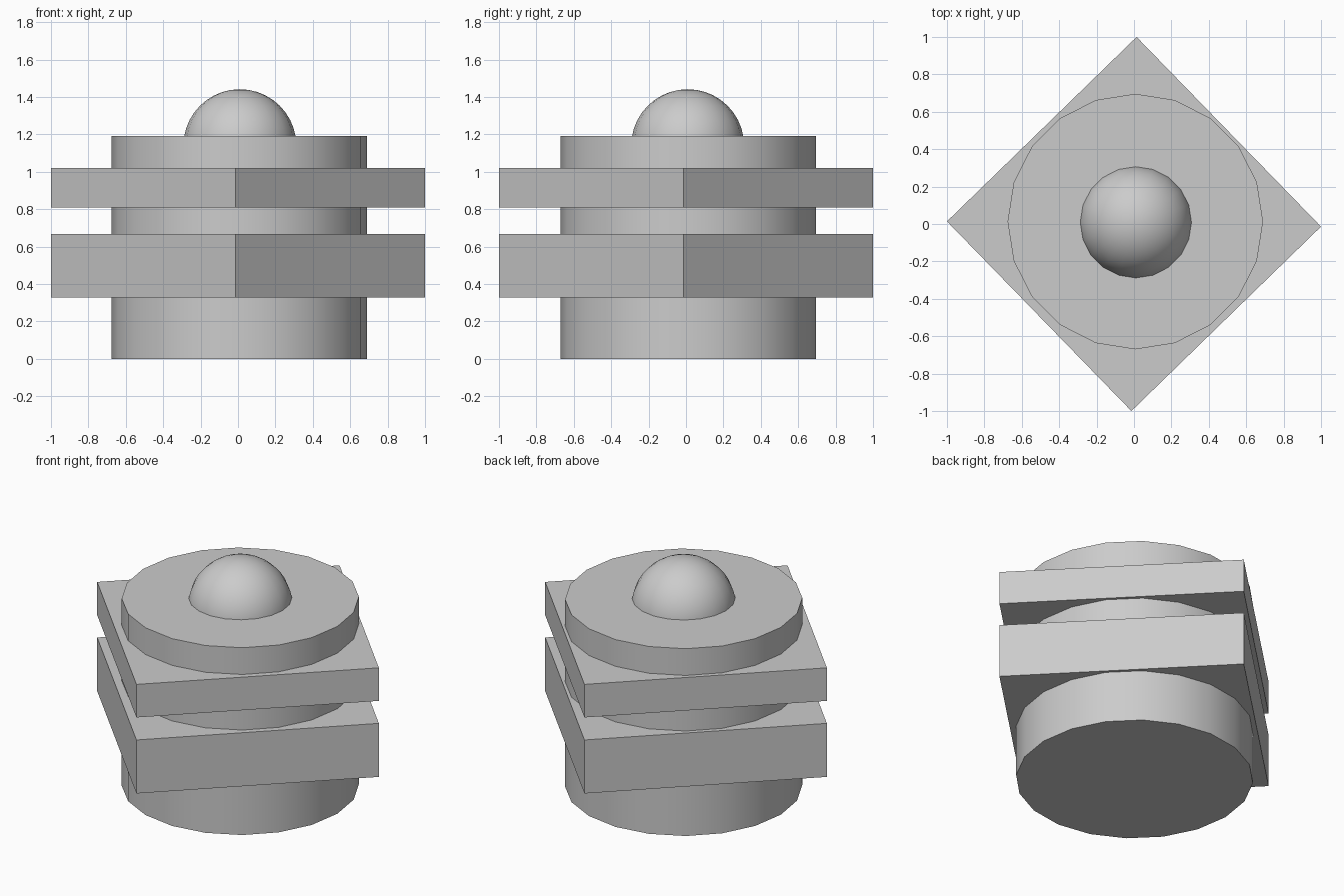
import bpy
from math import radians

if "Cube" in bpy.data.objects:
    bpy.data.objects.remove(bpy.data.objects["Cube"])


def finish(name, angle):
    obj = bpy.context.object
    obj.name = name
    bpy.ops.object.shade_smooth_by_angle(angle=radians(angle))
    return obj


def plate(name, bottom, top):
    # four-sided cylinder = square slab with its corners on the axes
    bpy.ops.mesh.primitive_cylinder_add(
        vertices=4, radius=1.0, depth=top - bottom,
        location=(0, 0, (bottom + top) / 2), rotation=(0, 0, radians(-0.8)))
    bpy.context.object.name = name


# Round body running through both plates
bpy.ops.mesh.primitive_cylinder_add(
    vertices=20, radius=0.683, depth=1.19, location=(0.007, 0.013, 0.595))
finish("round_body", 30)

# Thick lower plate and thin upper plate
plate("lower_plate", 0.327, 0.667)
plate("upper_plate", 0.81, 1.02)

# Ball sunk into the top, showing as a dome
bpy.ops.mesh.primitive_uv_sphere_add(
    segments=20, ring_count=20, radius=0.302, location=(0.01, 0.009, 1.139))
finish("top_dome", 40)
